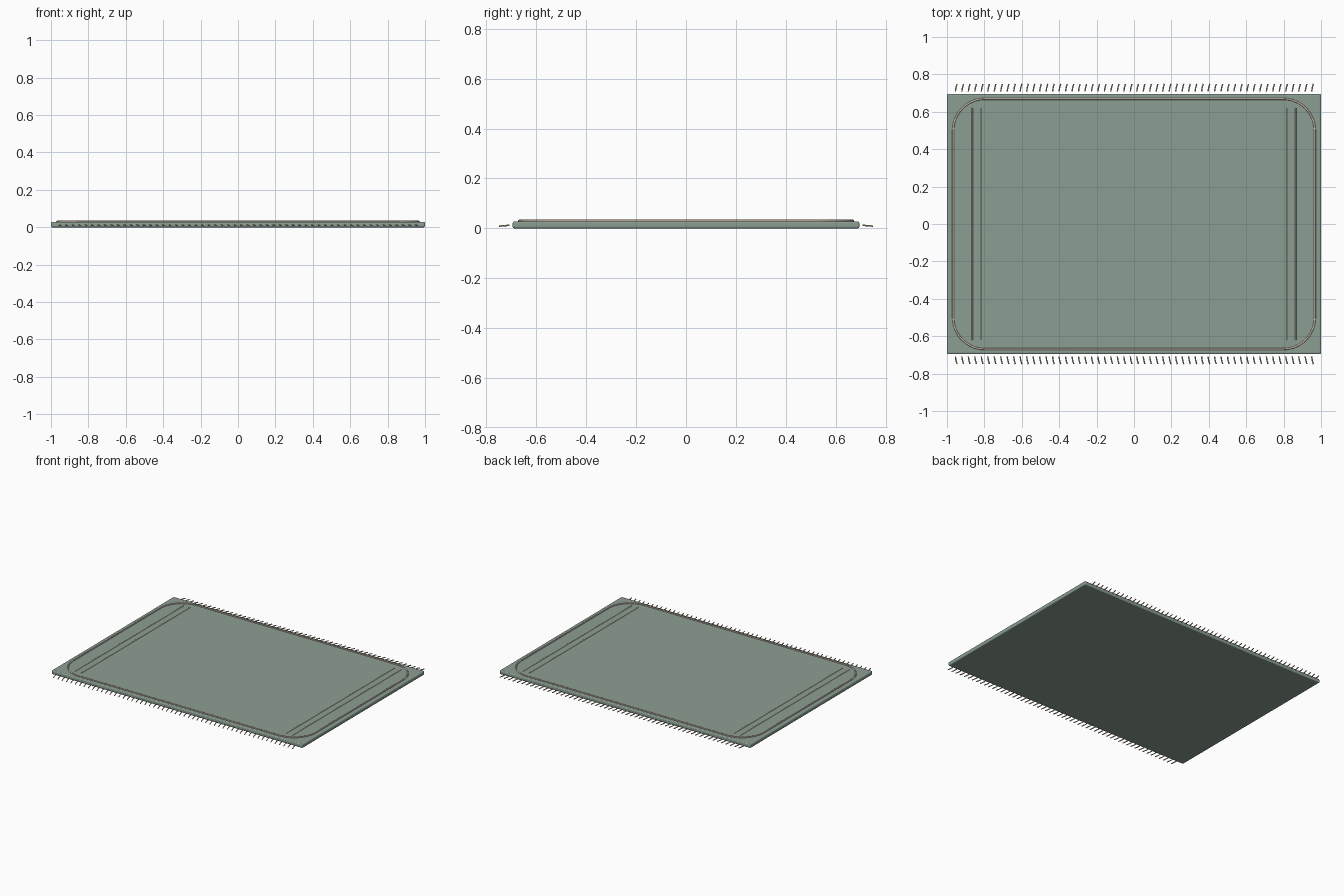
import bpy, bmesh, math
from mathutils import Vector

if "Cube" in bpy.data.objects:
    bpy.data.objects.remove(bpy.data.objects["Cube"])

def material(name, rgb):
    m = bpy.data.materials.new(name)
    m.diffuse_color = (*rgb, 1)
    m.use_nodes = True
    m.node_tree.nodes["Principled BSDF"].inputs["Base Color"].default_value = m.diffuse_color
    return m

GREEN = material("sage_green", (0.262, 0.345, 0.29))
CREAM = material("pale_cream", (0.70, 0.58, 0.47))

def finish(bm, name, mat):
    bmesh.ops.recalc_face_normals(bm, faces=bm.faces)
    me = bpy.data.meshes.new(name)
    bm.to_mesh(me)
    bm.free()
    me.materials.append(mat)
    ob = bpy.data.objects.new(name, me)
    bpy.context.collection.objects.link(ob)
    return ob

def tube(bm, pts, r, closed=False, sides=8):
    """Sweep a round section along a path lying near the floor."""
    pts = [Vector(p) for p in pts]
    n = len(pts)
    rings = []
    for i, p in enumerate(pts):
        a = pts[i - 1] if (closed or i > 0) else p
        b = pts[(i + 1) % n] if (closed or i < n - 1) else p
        t = (b - a).normalized()
        u = t.cross(Vector((0, 0, 1))).normalized()
        v = u.cross(t)
        rings.append([bm.verts.new(p + r * (u * math.cos(k * math.tau / sides) + v * math.sin(k * math.tau / sides)))
                      for k in range(sides)])
    for i in range(n if closed else n - 1):
        A, B = rings[i], rings[(i + 1) % n]
        for k in range(sides):
            f = bm.faces.new((A[k], A[(k + 1) % sides], B[(k + 1) % sides], B[k]))
            f.smooth = True
    if not closed:
        bm.faces.new(rings[0])
        bm.faces.new(rings[-1])

# rug slab with softened edges
bm = bmesh.new()
bmesh.ops.create_cube(bm, size=1)
for v in bm.verts:
    v.co = (v.co.x * 2, v.co.y * 1.39, (v.co.z + 0.5) * 0.028)
bmesh.ops.bevel(bm, geom=bm.edges[:], offset=0.007, segments=3, profile=0.5, affect='EDGES')
finish(bm, "rug_slab", GREEN)

# raised rounded border cord
bm = bmesh.new()
X, Y, R, path = 0.967, 0.669, 0.169, []
for q, (sx, sy) in enumerate(((1, 1), (-1, 1), (-1, -1), (1, -1))):
    for k in range(13):
        a = math.radians(90 * q + 7.5 * k)
        path.append((sx * (X - R) + R * math.cos(a), sy * (Y - R) + R * math.sin(a), 0.03))
tube(bm, path, 0.005, closed=True)
finish(bm, "border_cord", CREAM)

# paired stripes near both ends
bm = bmesh.new()
for x in (-0.865, -0.815, 0.815, 0.865):
    tube(bm, [(x, -0.62, 0.028), (x, 0.62, 0.028)], 0.003)
finish(bm, "end_stripes", CREAM)

# slanted fringe strands along both long sides
bm = bmesh.new()
N = 56
for side in (-1, 1):
    for i in range(N):
        x = -0.955 + 1.905 * i / (N - 1)
        tube(bm, [(x, side * 0.708, 0.012), (x + 0.003, side * 0.728, 0.011),
                  (x + 0.009, side * 0.749, 0.009)], 0.0035, sides=6)
finish(bm, "fringe", CREAM)
